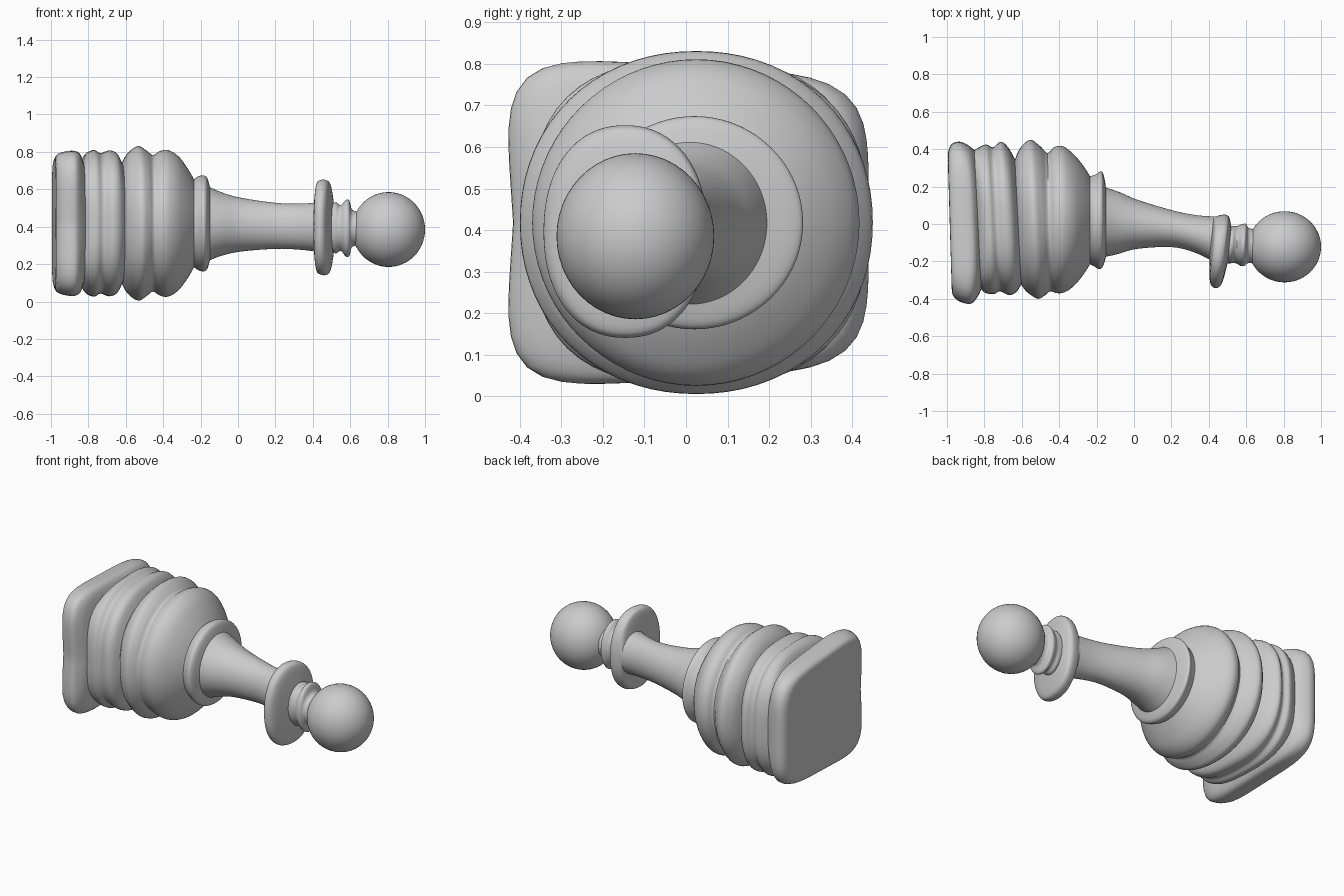
import bpy, bmesh, math

SIDES = 72
STEPS = 4


def finish(obj, angle):
    bpy.ops.object.select_all(action='DESELECT')
    obj.select_set(True)
    bpy.context.view_layer.objects.active = obj
    bpy.ops.object.shade_smooth_by_angle(angle=math.radians(angle))


def smooth_rows(rows):
    """Catmull-Rom refinement of the section rows."""
    out = []
    for i in range(len(rows) - 1):
        a, b, c, d = rows[max(i - 1, 0)], rows[i], rows[i + 1], rows[min(i + 2, len(rows) - 1)]
        for s in range(STEPS):
            t = s / STEPS
            out.append([0.5 * (2 * q + (r - p) * t + (2 * p - 5 * q + 4 * r - u) * t * t
                               + (3 * q - p - 3 * r + u) * t ** 3)
                        for p, q, r, u in zip(a, b, c, d)])
    return out + [rows[-1]]


def section(x, cy, hy, hz, power, tilt):
    """Superellipse across the x axis; tilt shifts x along y."""
    cz = 0.418 - 0.033 * max(0, x + 0.2)
    square = max(0, min(1, (power - 3) / 2))
    pts = []
    for k in range(SIDES):
        a = 2 * math.pi * k / SIDES
        c, s = math.cos(a), math.sin(a)
        r = (abs(c) ** power + abs(s) ** power) ** (-1 / power)
        y = hy * c * r
        z = hz * s * r * (1 - 0.07 * square * c * r)
        # the square plinth has slightly hollow front corners
        if c < 0:
            y += 0.025 * square * (1 - abs(s * r)) * -c
        pts.append((x + tilt * y, cy + y, cz + z))
    return pts


def loft(name, rows, cap_start=False):
    bm = bmesh.new()
    rings = [[bm.verts.new(p) for p in section(*r)] for r in smooth_rows(rows)]
    for a, b in zip(rings, rings[1:]):
        for k in range(SIDES):
            n = (k + 1) % SIDES
            bm.faces.new((a[k], a[n], b[n], b[k]))
    if cap_start:
        bm.faces.new(rings[0][::-1])
    bmesh.ops.recalc_face_normals(bm, faces=bm.faces)
    mesh = bpy.data.meshes.new(name)
    bm.to_mesh(mesh)
    bm.free()
    obj = bpy.data.objects.new(name, mesh)
    bpy.context.collection.objects.link(obj)
    finish(obj, 45)
    return obj


# Rows: x, centre y, half width y, half height z, squareness, tilt.
# Neighbouring parts share their boundary row.
plinth_end = (-0.835, 0.02, 0.375, 0.335, 3.4, -0.05)
moulding_end = (-0.62, 0.01, 0.335, 0.32, 2.4, -0.05)
body_end = (-0.235, 0.02, 0.235, 0.235, 2, 0.0)
shoulder_end = (-0.15, 0.01, 0.185, 0.195, 2, 0.0)
stem_end = (0.415, -0.075, 0.115, 0.13, 2, 0.1)
collar_end = (0.51, -0.11, 0.10, 0.13, 2, 0.1)

# Square plinth at the foot
loft("plinth", [
    (-0.985, 0.0, 0.34, 0.30, 5, -0.03),
    (-0.98, 0.0, 0.395, 0.35, 5, -0.03),
    (-0.95, 0.0, 0.43, 0.37, 5, -0.05),
    (-0.90, 0.0, 0.44, 0.378, 5, -0.07),
    (-0.86, 0.01, 0.41, 0.37, 4.4, -0.06),
    plinth_end], cap_start=True)

# Stacked mouldings
loft("mouldings", [
    plinth_end,
    (-0.81, 0.02, 0.39, 0.375, 2.9, -0.05),
    (-0.77, 0.025, 0.40, 0.392, 2.7, -0.05),
    (-0.735, 0.025, 0.385, 0.375, 2.6, -0.05),
    (-0.69, 0.03, 0.41, 0.39, 2.5, -0.05),
    (-0.65, 0.02, 0.385, 0.375, 2.5, -0.05),
    moulding_end])

# Wide ring and rounded body
loft("body", [
    moulding_end,
    (-0.59, 0.02, 0.385, 0.375, 2.2, -0.05),
    (-0.535, 0.025, 0.425, 0.413, 2.1, -0.05),
    (-0.49, 0.02, 0.40, 0.39, 2.1, -0.04),
    (-0.455, 0.01, 0.37, 0.365, 2, -0.02),
    (-0.42, 0.02, 0.39, 0.385, 2, -0.02),
    (-0.375, 0.025, 0.39, 0.392, 2, -0.01),
    (-0.32, 0.02, 0.35, 0.36, 2, 0.0),
    (-0.27, 0.02, 0.29, 0.295, 2, 0.0),
    body_end])

# Shoulder rim
loft("shoulder_rim", [
    body_end,
    (-0.21, 0.02, 0.245, 0.252, 2, 0.02),
    (-0.18, 0.02, 0.262, 0.256, 2, 0.02),
    (-0.163, 0.015, 0.24, 0.24, 2, 0.01),
    shoulder_end])

# Slender flared stem
loft("stem", [
    shoulder_end,
    (-0.08, 0.005, 0.165, 0.167, 2, 0.02),
    (0.02, -0.003, 0.13, 0.143, 2, 0.04),
    (0.2, -0.025, 0.098, 0.123, 2, 0.06),
    (0.32, -0.05, 0.098, 0.123, 2, 0.08),
    stem_end])

# Thin collar disc
loft("collar", [
    stem_end,
    (0.422, -0.13, 0.17, 0.23, 2.2, 0.1),
    (0.44, -0.145, 0.192, 0.252, 2.2, 0.1),
    (0.47, -0.145, 0.195, 0.254, 2.2, 0.1),
    (0.492, -0.135, 0.17, 0.23, 2.2, 0.1),
    collar_end])

# Neck bead under the head
loft("neck", [
    collar_end,
    (0.525, -0.11, 0.10, 0.137, 2, 0.08),
    (0.55, -0.11, 0.10, 0.122, 2, 0.05),
    (0.575, -0.112, 0.112, 0.15, 2, 0.05),
    (0.595, -0.112, 0.112, 0.148, 2, 0.04),
    (0.61, -0.115, 0.095, 0.10, 2, 0.02),
    (0.65, -0.12, 0.09, 0.09, 2, 0.0)])

# Ball head
bpy.ops.mesh.primitive_uv_sphere_add(segments=48, ring_count=32, radius=1,
                                     location=(0.805, -0.122, 0.385),
                                     rotation=(0, math.pi / 2, 0))
head = bpy.context.object
head.name = "head"
head.scale = (0.2, 0.19, 0.195)
finish(head, 45)
